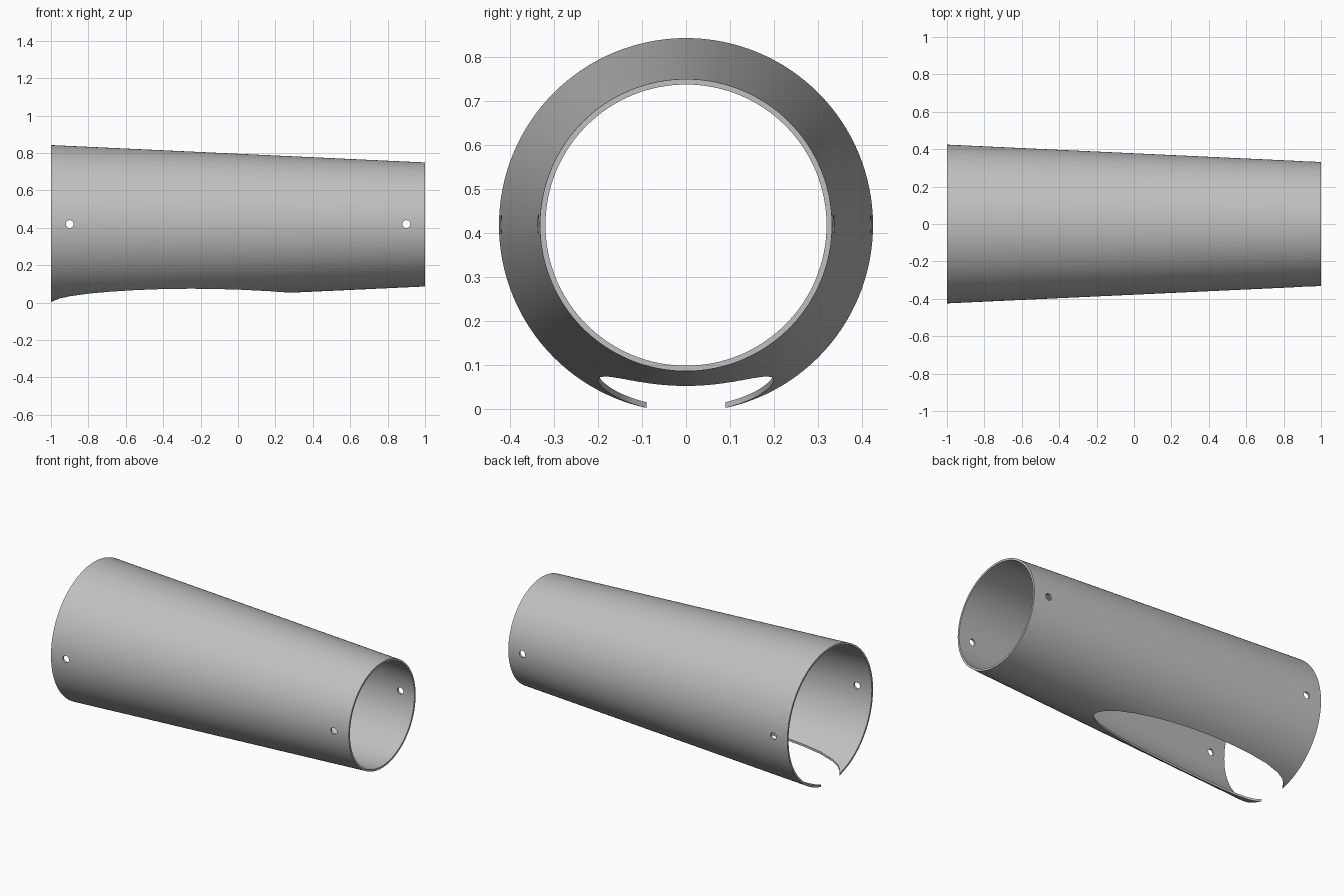
import bpy, bmesh, math
from mathutils import Matrix

if "Cube" in bpy.data.objects:
    bpy.data.objects.remove(bpy.data.objects["Cube"], do_unlink=True)

AXIS_Z = 0.418
R_WIDE, R_NARROW, WALL = 0.4245, 0.3315, 0.0125
SEGMENTS = 128

grey = bpy.data.materials.new("light grey")
grey.use_nodes = True
colour = (0.53, 0.53, 0.53, 1)
grey.diffuse_color = colour
grey.node_tree.nodes["Principled BSDF"].inputs["Base Color"].default_value = colour


def make_object(name, bm):
    bmesh.ops.recalc_face_normals(bm, faces=bm.faces)
    mesh = bpy.data.meshes.new(name)
    bm.to_mesh(mesh)
    bm.free()
    obj = bpy.data.objects.new(name, mesh)
    bpy.context.collection.objects.link(obj)
    mesh.materials.append(grey)
    return obj


# Tapered tube: four rings bridged into a hollow wall
bm = bmesh.new()
rings = []
for x, r in ((-1, R_WIDE), (1, R_NARROW), (1, R_NARROW - WALL), (-1, R_WIDE - WALL)):
    angles = [2 * math.pi * i / SEGMENTS for i in range(SEGMENTS)]
    rings.append([bm.verts.new((x, r * math.cos(a), AXIS_Z + r * math.sin(a))) for a in angles])
for k in range(4):
    a, b = rings[k], rings[(k + 1) % 4]
    for i in range(SEGMENTS):
        j = (i + 1) % SEGMENTS
        bm.faces.new((a[i], a[j], b[j], b[i]))
tube = make_object("tapered_tube", bm)

# Egg-shaped opening along the underside, open at the wide end
half = [(-1.03, 0.03), (-1, 0.09), (-0.98, 0.123), (-0.95, 0.149), (-0.9, 0.17),
        (-0.8, 0.189), (-0.68, 0.197), (-0.55, 0.199), (-0.4, 0.195), (-0.25, 0.184),
        (-0.12, 0.168), (0, 0.147), (0.1, 0.122), (0.18, 0.094), (0.24, 0.06), (0.27, 0.03)]
outline = half + [(0.28, 0)] + [(x, -y) for x, y in reversed(half)]
bm = bmesh.new()
face = bm.faces.new([bm.verts.new((x, y, -0.1)) for x, y in outline])
top = bmesh.ops.extrude_face_region(bm, geom=[face])["geom"]
bmesh.ops.translate(bm, vec=(0, 0, 0.4), verts=[v for v in top if isinstance(v, bmesh.types.BMVert)])
cutters = [make_object("opening_cutter", bm)]

# Cross holes near both ends, through both walls
for name, x in (("wide_end_hole_cutter", -0.9), ("narrow_end_hole_cutter", 0.9)):
    bm = bmesh.new()
    place = Matrix.Translation((x, 0, AXIS_Z + 0.002)) @ Matrix.Rotation(math.pi / 2, 4, "X")
    bmesh.ops.create_cone(bm, cap_ends=True, segments=32, radius1=0.021, radius2=0.021,
                          depth=1.2, matrix=place)
    cutters.append(make_object(name, bm))

# Cut, apply and clean up
bpy.ops.object.select_all(action="DESELECT")
tube.select_set(True)
bpy.context.view_layer.objects.active = tube
for cutter in cutters:
    cutter.hide_render = True
    mod = tube.modifiers.new(cutter.name, "BOOLEAN")
    mod.operation = "DIFFERENCE"
    mod.solver = "EXACT"
    mod.object = cutter
    bpy.ops.object.modifier_apply(modifier=mod.name)
    bpy.data.objects.remove(cutter, do_unlink=True)

bpy.ops.object.shade_smooth_by_angle(angle=math.radians(30))
